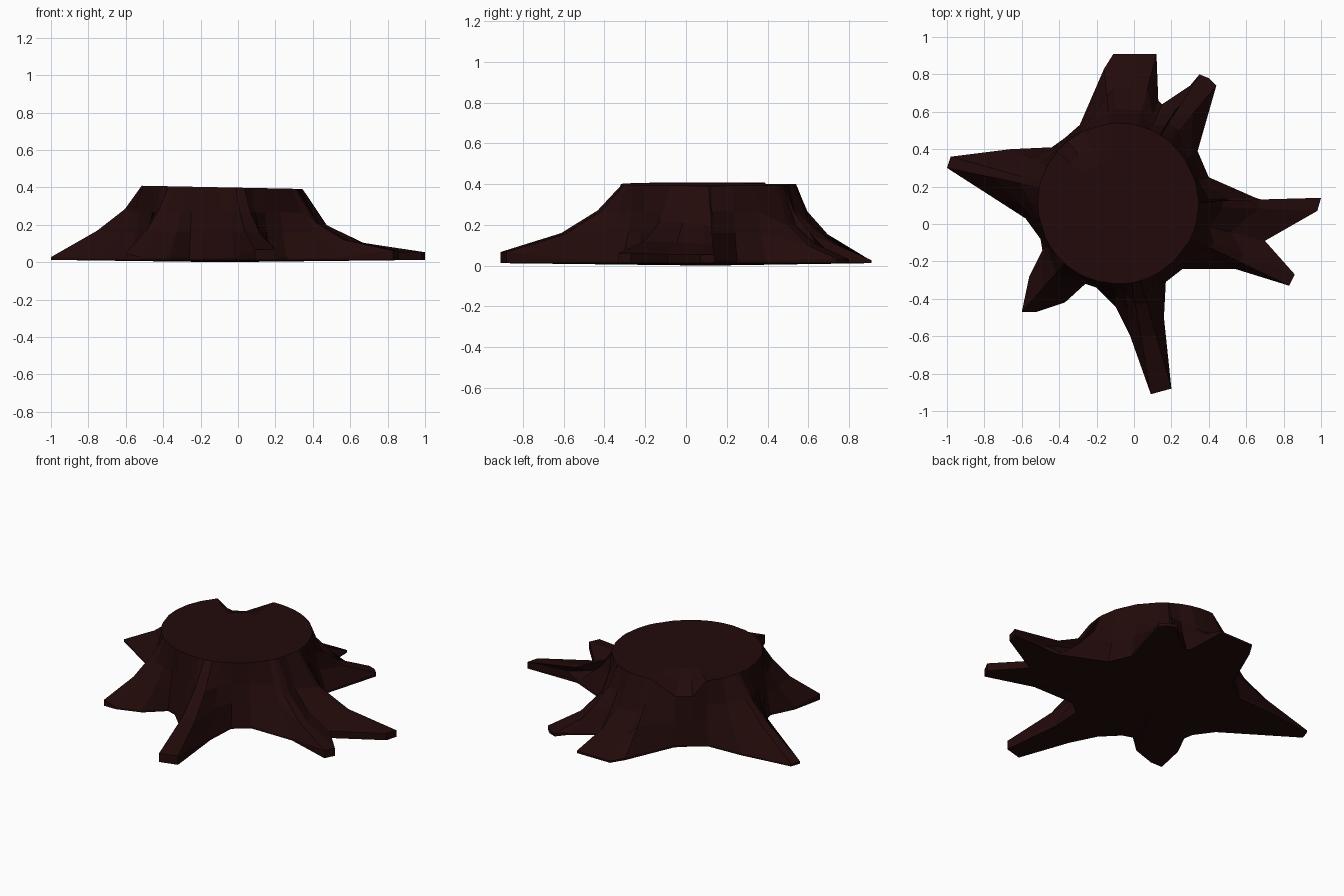
import bpy
import bmesh
import math
from mathutils import Vector

default_cube = bpy.data.objects.get("Cube")
if default_cube:
    bpy.data.objects.remove(default_cube, do_unlink=True)

# One dark bark colour for the whole stump
bark = bpy.data.materials.new("dark_bark")
bark.use_nodes = True
bark_colour = (0.016, 0.003, 0.003, 1.0)
bark.diffuse_color = bark_colour
bark.node_tree.nodes["Principled BSDF"].inputs["Base Color"].default_value = bark_colour

# Ground outline of the spreading roots, counter-clockwise, grouped by root
east_root = [(.7, -.09), (.98, .07), (1, .14), (.75, .11), (.65, .14), (.4, .25), (.34, .39)]
north_east_root = [(.44, .74), (.4, .78), (.35, .8), (.3, .74), (.15, .64), (.13, .66)]
north_root = [(.12, .91), (0, .91), (-.11, .91), (-.16, .83), (-.29, .53), (-.37, .46), (-.44, .41)]
west_root = [(-.66, .4), (-.98, .36), (-1, .3), (-.72, .12), (-.58, .03), (-.5, -.08), (-.49, -.14)]
south_west_root = [(-.56, -.28), (-.6, -.47), (-.52, -.47), (-.37, -.42), (-.26, -.32), (-.2, -.34)]
south_root = [(-.1, -.44), (-.02, -.6), (.09, -.91), (.2, -.88), (.16, -.5), (.17, -.31), (.26, -.24)]
south_east_root = [(.54, -.24), (.83, -.33), (.86, -.27)]
outline = (east_root + north_east_root + north_root + west_root
           + south_west_root + south_root + south_east_root)

trunk_centre = Vector((-.085, .11, 0))
trunk_radius = .43
ground = .012


def top_height(x):
    """Slightly tilted cut across the trunk."""
    return .4 - .02 * (x + .085)


def broken_edge(angle):
    """Depth of the broken notch in the back of the rim."""
    return .09 if 110 < math.degrees(angle) < 137 else 0


def station(x, y):
    """Points of one bark strip, running from the ground up onto the cut."""
    base = Vector((x, y, ground))
    direction = base - trunk_centre
    direction.z = 0
    angle = math.atan2(direction.y, direction.x)
    reach = direction.length - trunk_radius
    direction.normalize()
    rim = trunk_centre + direction * trunk_radius
    rim.z = top_height(rim.x) - broken_edge(angle)
    long_root = reach > .33

    # Blunt root tip
    tip = .045 * (1 - .5 * y + .25 * x) if long_root else .025
    strip = [base, Vector((x, y, tip))]
    # Concave flare, lower on the east and north roots
    for t, height in ((.5, .14), (.2, .245)):
        point = rim.lerp(base, t)
        if long_root:
            point.z = height * (1 - .35 * point.x - .25 * point.y)
        else:
            point.z = height + .02
        strip.append(point)
    strip.append(rim)
    # Inner edge of the cut, which sinks with the broken rim
    inner = trunk_centre + direction * trunk_radius * .78
    inner.z = top_height(inner.x) - broken_edge(angle) * .4
    strip.append(inner)
    return strip


bm = bmesh.new()
strips = [[bm.verts.new(p) for p in station(x, y)] for x, y in outline]
underside = bm.verts.new((trunk_centre.x, trunk_centre.y, 0))

# The flat middle of the cut stays level inside the broken edge
middle_ring = []
for strip in strips:
    spot = trunk_centre.lerp(strip[-1].co, .7)
    middle_ring.append(bm.verts.new((spot.x, spot.y, top_height(spot.x))))
bm.faces.new(middle_ring)

# Join neighbouring strips, then close the underside and the cut
for i, strip in enumerate(strips):
    n = (i + 1) % len(strips)
    following = strips[n]
    for row in range(len(strip) - 1):
        bm.faces.new((strip[row], following[row], following[row + 1], strip[row + 1]))
    bm.faces.new((underside, following[0], strip[0]))
    bm.faces.new((strip[-1], following[-1], middle_ring[n], middle_ring[i]))

bmesh.ops.recalc_face_normals(bm, faces=bm.faces)
mesh = bpy.data.meshes.new("tree_stump")
bm.to_mesh(mesh)
bm.free()
mesh.materials.append(bark)
stump = bpy.data.objects.new("tree_stump", mesh)
bpy.context.collection.objects.link(stump)
